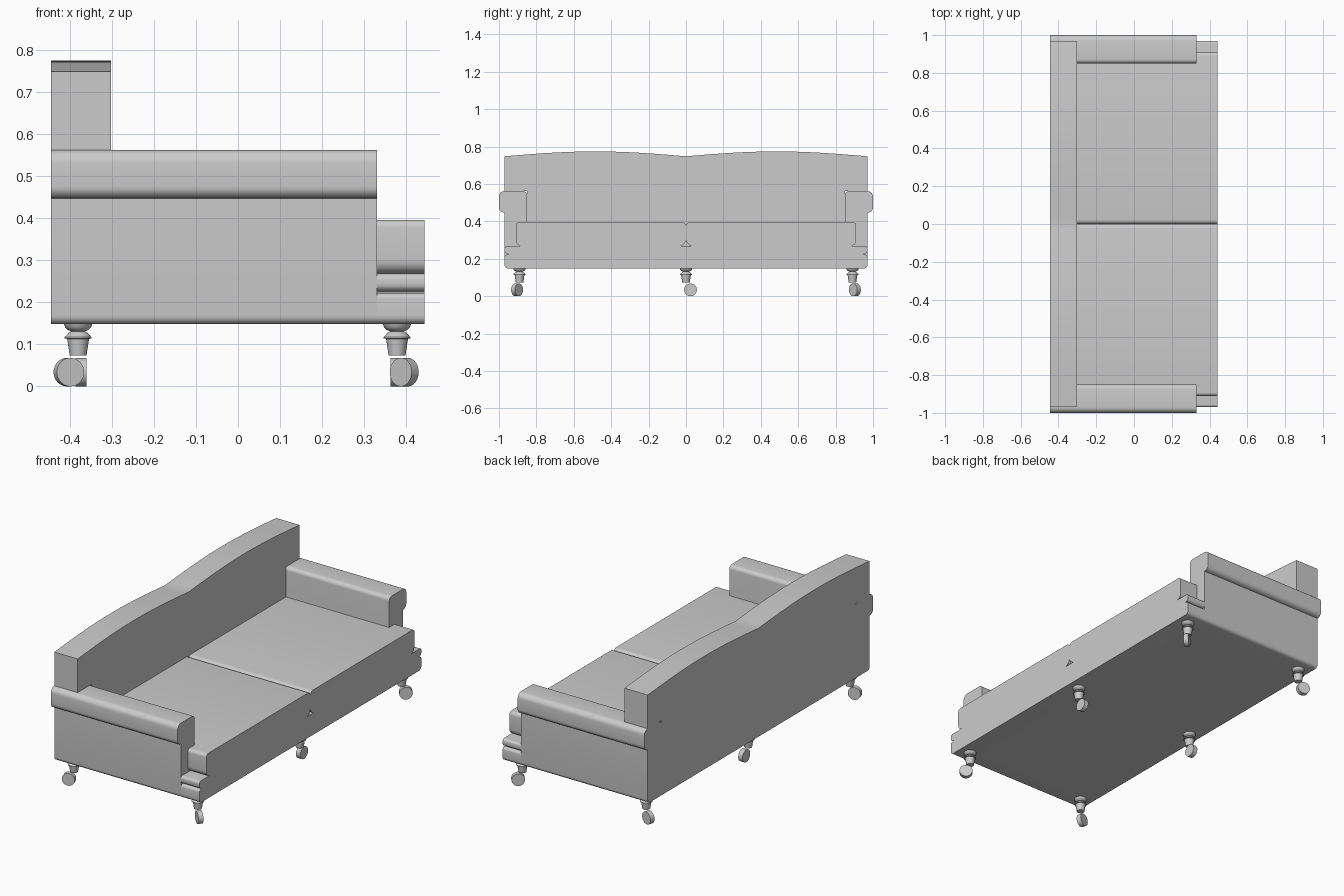
import bpy
import bmesh
from math import pi, sin, cos, radians
from mathutils import Vector

cube = bpy.data.objects.get("Cube")
if cube:
    bpy.data.objects.remove(cube, do_unlink=True)

GREY = (0.6, 0.6, 0.6, 1.0)
fabric = bpy.data.materials.new("plain_grey")
fabric.use_nodes = True
fabric.diffuse_color = GREY
fabric.node_tree.nodes["Principled BSDF"].inputs["Base Color"].default_value = GREY


def finish(obj):
    """Give an object its material and shading."""
    obj.data.materials.append(fabric)
    bpy.ops.object.select_all(action="DESELECT")
    obj.select_set(True)
    bpy.context.view_layer.objects.active = obj
    bpy.ops.object.shade_smooth_by_angle(angle=radians(35))


def add_mesh(name, bm):
    bmesh.ops.recalc_face_normals(bm, faces=bm.faces[:])
    mesh = bpy.data.meshes.new(name)
    bm.to_mesh(mesh)
    bm.free()
    obj = bpy.data.objects.new(name, mesh)
    bpy.context.collection.objects.link(obj)
    finish(obj)


def fillet(corners, steps=6):
    """Round each (y, z, radius) corner of a closed outline."""
    result = []
    for i, (y, z, r) in enumerate(corners):
        p = Vector((y, z))
        if r == 0:
            result.append(p)
            continue
        a = (Vector(corners[i - 1][:2]) - p).normalized() * r
        b = (Vector(corners[(i + 1) % len(corners)][:2]) - p).normalized() * r
        for k in range(steps + 1):
            t = k / steps * pi / 2
            result.append(p + a * (1 - sin(t)) + b * (1 - cos(t)))
    return result


def extrude(name, outline, x0, x1, side=1):
    """Extrude a y-z outline from x0 to x1, optionally mirrored in y."""
    bm = bmesh.new()
    face = bm.faces.new([bm.verts.new((x0, side * p[0], p[1])) for p in outline])
    moved = bmesh.ops.extrude_face_region(bm, geom=[face], use_keep_orig=True)
    verts = [v for v in moved["geom"] if isinstance(v, bmesh.types.BMVert)]
    bmesh.ops.translate(bm, verts=verts, vec=(x1 - x0, 0, 0))
    add_mesh(name, bm)


def lathe(name, profile, x, y):
    """Revolve a radius-height profile about a vertical axis."""
    bm = bmesh.new()
    verts = [bm.verts.new((r, 0, z)) for r, z in profile]
    edges = [bm.edges.new(pair) for pair in zip(verts, verts[1:])]
    bmesh.ops.spin(bm, geom=verts + edges, axis=(0, 0, 1), cent=(0, 0, 0),
                   angle=2 * pi, steps=24)
    bmesh.ops.remove_doubles(bm, verts=bm.verts[:], dist=0.0001)
    bmesh.ops.translate(bm, verts=bm.verts[:], vec=(x, y, 0))
    add_mesh(name, bm)


BACK, BACK_FRONT, ARM_FRONT, FRONT = -0.445, -0.302, 0.33, 0.443
FLOOR, SEAT, ARM_TOP = 0.148, 0.396, 0.562
ARM_IN, SIDE = 0.85, 0.97

# Backrest with a double-crested top
crest = []
for i in range(49):
    y = SIDE - 2 * SIDE * i / 48
    crest.append((y, 0.748 + 0.026 * sin(pi * abs(y) / SIDE)))
back = [(-SIDE, ARM_TOP), (-ARM_IN, ARM_TOP), (-ARM_IN, FLOOR),
        (ARM_IN, FLOOR), (ARM_IN, ARM_TOP), (SIDE, ARM_TOP)]
extrude("backrest", back + crest, BACK, BACK_FRONT)

# Seat base between the arms
extrude("seat_base", [(-ARM_IN, FLOOR), (ARM_IN, FLOOR), (ARM_IN, 0.268),
                      (-ARM_IN, 0.268)], BACK_FRONT, ARM_FRONT)

# Front rail with two rounded lobes at each end
half = fillet([(0, FLOOR, 0), (SIDE, FLOOR, 0.02), (SIDE, 0.222, 0.014),
               (0.95, 0.222, 0), (0.95, 0.226, 0), (SIDE, 0.226, 0.018),
               (SIDE, 0.268, 0.014), (0, 0.268, 0)])
other_half = [(-p[0], p[1]) for p in reversed(half[1:-1])]
extrude("front_rail", half + other_half, ARM_FRONT, FRONT)

# Arms with an overhanging rolled top, and the two seat cushions
arm = fillet([(ARM_IN, FLOOR, 0), (SIDE, FLOOR, 0.02), (SIDE, 0.447, 0),
              (1.0, 0.447, 0.028), (1.0, ARM_TOP, 0.03), (ARM_IN, ARM_TOP, 0.022)])
cushion = fillet([(0, 0.268, 0.037), (0.91, 0.268, 0.032),
                  (0.91, SEAT, 0.018), (0, SEAT, 0.022)])
for side, label in ((1, "left"), (-1, "right")):
    extrude(label + "_arm", arm, BACK, ARM_FRONT, side)
    extrude(label + "_cushion", cushion, BACK_FRONT, FRONT, side)

# Turned legs, each above a swivelled caster wheel
leg = [(0, 0.15), (0.034, 0.15), (0.031, 0.141), (0.024, 0.134), (0.016, 0.131),
       (0.022, 0.128), (0.032, 0.117), (0.032, 0.114), (0.026, 0.113),
       (0.020, 0.074), (0, 0.074)]
for row, x, wheel_x, turn in (("front", 0.378, 0.395, -40), ("rear", -0.38, -0.402, 17)):
    for place, side in (("left", 1), ("middle", 0), ("right", -1)):
        lathe(f"{row}_{place}_leg", leg, x, side * 0.89)
        if side:
            spot, angle = (wheel_x, side * 0.903, 0.034), -side * turn
        else:
            spot, angle = (x - 0.003 if x > 0 else x + 0.007, 0.024, 0.034), 90
        bpy.ops.mesh.primitive_cylinder_add(
            vertices=32, radius=0.034, depth=0.026, location=spot,
            rotation=(pi / 2, 0, radians(angle)))
        wheel = bpy.context.object
        wheel.name = f"{row}_{place}_caster"
        finish(wheel)
